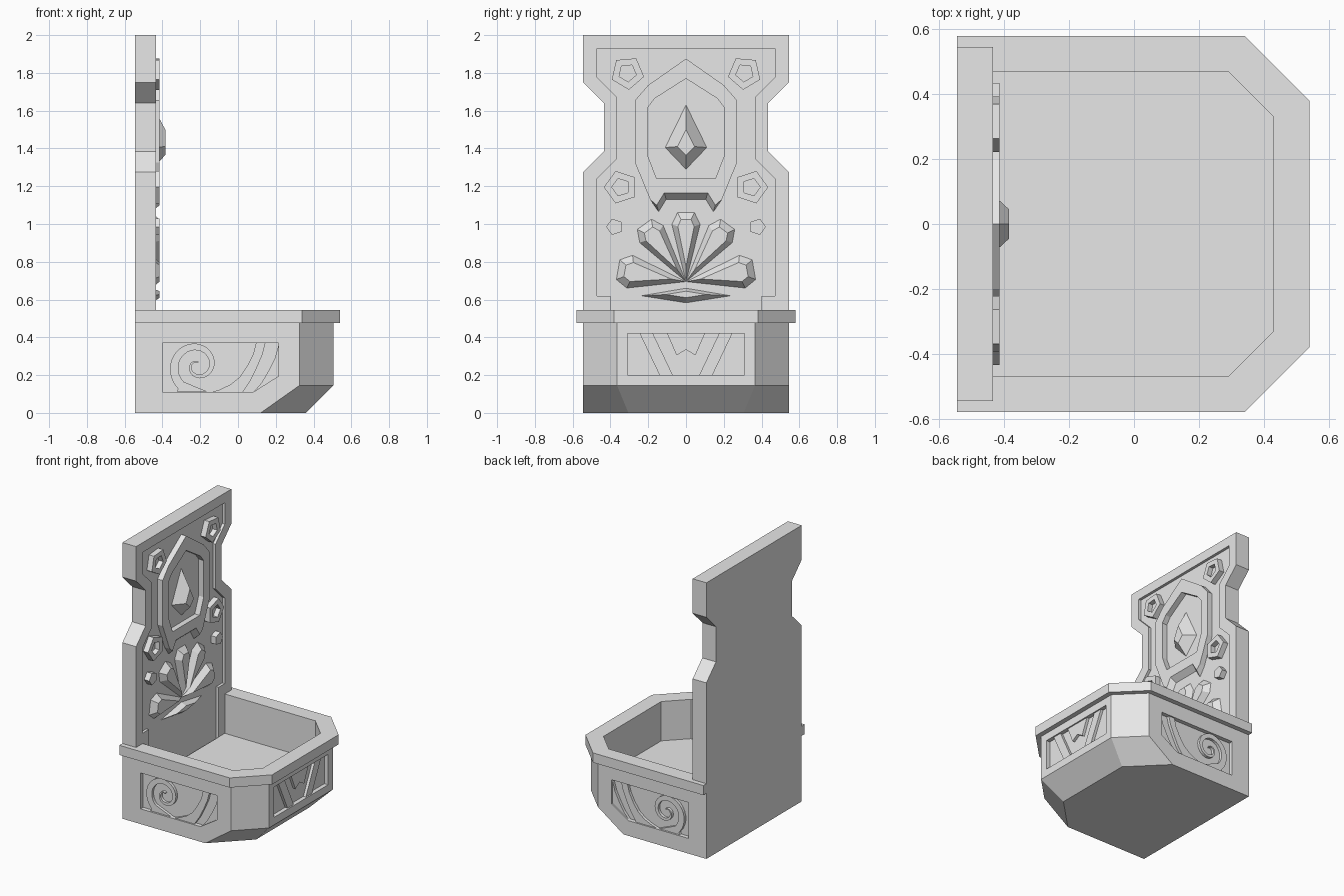
import bpy, bmesh
from math import sin, cos, radians

cube = bpy.data.objects.get("Cube")
if cube:
    bpy.data.objects.remove(cube, do_unlink=True)

stone = bpy.data.materials.new("pale grey stone")
stone.use_nodes = True
GREY = (0.8, 0.8, 0.8, 1)
stone.diffuse_color = GREY
stone.node_tree.nodes["Principled BSDF"].inputs["Base Color"].default_value = GREY

AXES = {"x": lambda u, v, d: (d, u, v),
        "y": lambda u, v, d: (u, d, v),
        "z": lambda u, v, d: (u, v, d)}


def loft(name, layers, axis):
    """Closed solid through layers of (outline, depth)."""
    bm = bmesh.new()
    rings = [[bm.verts.new(AXES[axis](u, v, d)) for u, v in pts] for pts, d in layers]
    n = len(rings[0])
    bm.faces.new(rings[0])
    bm.faces.new(rings[-1][::-1])
    for a, b in zip(rings, rings[1:]):
        for i in range(n):
            j = (i + 1) % n
            bm.faces.new((a[i], a[j], b[j], b[i]))
    bmesh.ops.recalc_face_normals(bm, faces=bm.faces)
    mesh = bpy.data.meshes.new(name)
    bm.to_mesh(mesh)
    bm.free()
    mesh.materials.append(stone)
    obj = bpy.data.objects.new(name, mesh)
    bpy.context.collection.objects.link(obj)
    return obj


def prism(name, pts, lo, hi, axis, top=None):
    return loft(name, [(pts, lo), (top or pts, hi)], axis)


def cut(obj, cutter):
    """Subtract the cutter, then discard it."""
    cutter.hide_render = True
    mod = obj.modifiers.new("cut", "BOOLEAN")
    mod.operation = "DIFFERENCE"
    mod.solver = "EXACT"
    mod.object = cutter
    bpy.context.view_layer.objects.active = obj
    bpy.ops.object.modifier_apply(modifier=mod.name)
    bpy.data.objects.remove(cutter, do_unlink=True)


def mirrored(half):
    """Complete a symmetric outline from its positive half."""
    return half + [(-u, v) for u, v in reversed(half) if u]


def flip(pts, s):
    return [(s * u, v) for u, v in pts]


def scaled(pts, cu, cv, k):
    return [(cu + (u - cu) * k, cv + (v - cv) * k) for u, v in pts]


def tub(back, front, side, chamfer):
    """Plan outline with the two front corners cut off."""
    half = [(back, side), (front - chamfer, side), (front, side - chamfer)]
    return half + [(x, -y) for x, y in reversed(half)]


FACE, FLOOR, TOP = -0.435, -0.455, -0.415

# Back wall with waisted sides and a sunken panel
wall = prism("back_wall", mirrored([(0.545, 0), (0.545, 1.275), (0.435, 1.385),
             (0.435, 1.64), (0.545, 1.75), (0.545, 2)]), -0.545, FACE, "x")
cut(wall, prism("panel_cutter", mirrored([(0.4, 0.2), (0.4, 0.62), (0.47, 0.62),
    (0.47, 1.24), (0.365, 1.345), (0.365, 1.67), (0.47, 1.775), (0.47, 1.93)]),
    FLOOR, -0.3, "x"))

# Basin body, tapering under its front edge, and its rim
body_plan = tub(FACE, 0.505, 0.545, 0.18)
body = loft("basin_body", [(tub(FACE, 0.36, 0.545, 0.24), 0), (body_plan, 0.145),
            (body_plan, 0.475)], "z")
rim = prism("basin_rim", tub(-0.545, 0.54, 0.58, 0.2), 0.475, 0.545, "z")
for part in (body, rim):
    cut(part, prism("hollow_cutter", tub(-0.6, 0.43, 0.47, 0.14), 0.26, 0.7, "z"))

# Shield frame
shield = [(0, 1.875), (0.2, 1.735), (0.27, 1.655), (0.27, 1.325), (0.19, 1.13)]
frame = prism("shield_frame",
              mirrored(shield + [(0.145, 1.065), (0.105, 1.13)]), FLOOR, TOP, "x",
              mirrored(shield + [(0.155, 1.1), (0.115, 1.165)]))
cut(frame, prism("shield_cutter", mirrored([(0, 1.77), (0.165, 1.665), (0.2, 1.62),
    (0.2, 1.355), (0.155, 1.24)]), -0.5, -0.3, "x"))

# Faceted gem
prism("gem", mirrored([(0, 1.63), (0.11, 1.405), (0, 1.29)]), FLOOR, -0.385, "x",
      mirrored([(0, 1.5), (0.045, 1.41), (0, 1.365)]))


# Five-sided blossoms on both sides
def pentagon(u, v, r, turn):
    return [(u + r * cos(radians(turn + 72 * i)), v + r * sin(radians(turn + 72 * i)))
            for i in range(5)]


for side, s in (("left", 1), ("right", -1)):
    for level, u, v, turn in (("upper", 0.31, 1.8, -95), ("lower", 0.345, 1.195, 0)):
        ring = prism(f"{level}_blossom_{side}", flip(pentagon(u, v, 0.09, turn), s),
                     FLOOR, TOP, "x")
        cut(ring, prism("blossom_cutter", flip(pentagon(u, v, 0.048, turn), s),
                        -0.45, -0.3, "x"))
    prism(f"bud_{side}", flip(pentagon(0.378, 0.985, 0.045, 0), s), FLOOR, TOP, "x")


# Lotus petals fanned around one point, with a leaf below
def petal(name, angle, length, width):
    a = radians(angle)

    def place(half):
        return [(x * cos(a) + z * sin(a), 0.695 - x * sin(a) + z * cos(a))
                for x, z in mirrored(half)]
    outer = [(0, 0), (width, length * 0.83), (width * 0.6, length)]
    inner = [(0, 0.08), (width * 0.58, length * 0.8), (width * 0.35, length * 0.9)]
    prism(name, place(outer), FLOOR, TOP, "x", place(inner))


petal("petal_middle", 0, 0.365, 0.075)
for side, s in (("left", 1), ("right", -1)):
    petal(f"petal_upper_{side}", 36 * s, 0.375, 0.077)
    petal(f"petal_lower_{side}", 80 * s, 0.365, 0.088)
leaf = mirrored([(0, 0.66), (0.235, 0.62), (0, 0.583)])
prism("lotus_leaf", leaf, FLOOR, TOP, "x", scaled(leaf, 0, 0.632, 0.45))

# Spiral wave band, wide at the bottom and curling inward
steps = 40
outer, inner = [(-0.325, 0.112)], []
for i in range(steps + 1):
    s = 1 - i / steps
    a, r = radians(-285 + 515 * s), 0.022 + 0.138 * s ** 1.2
    outer.append((-0.215 + r * cos(a), 0.25 + r * sin(a)))
    inner.append((-0.215 + r * 0.7 * cos(a), 0.25 + r * 0.7 * sin(a)))
spiral = outer + inner[::-1] + [(-0.16, 0.112)]
stripe = [(0.095, 0.37), (0.08, 0.31), (0.05, 0.25), (0.01, 0.19), (-0.04, 0.15),
          (-0.1, 0.122), (-0.14, 0.11), (0.025, 0.11), (0.065, 0.17), (0.1, 0.24),
          (0.13, 0.31), (0.145, 0.37)]
corner = [(0.215, 0.36), (0.195, 0.29), (0.16, 0.22), (0.125, 0.16), (0.085, 0.113),
          (0.215, 0.195)]
side_panel = [(-0.4, 0.11), (0.08, 0.11), (0.215, 0.195), (0.215, 0.37), (-0.4, 0.37)]

# Sunken carved panels on both basin sides
for side, s in (("left", 1), ("right", -1)):
    cut(body, prism("side_panel_cutter", side_panel, s * 0.515, s * 0.7, "y"))
    for name, pts in (("spiral", spiral), ("wave", stripe), ("corner_wave", corner)):
        prism(f"{name}_{side}", pts, s * 0.51, s * 0.535, "y")

# Sunken carved panel on the basin front
cut(body, prism("front_panel_cutter",
                mirrored([(0.31, 0.2), (0.31, 0.42)]), 0.475, 0.7, "x"))
prism("front_crest", mirrored([(0.1, 0.42), (0.05, 0.305), (0, 0.335)]),
      0.47, 0.495, "x")
for side, s in (("left", 1), ("right", -1)):
    prism(f"front_bar_{side}", flip([(0.245, 0.42), (0.175, 0.42), (0.07, 0.2),
          (0.14, 0.2)], s), 0.47, 0.495, "x")
